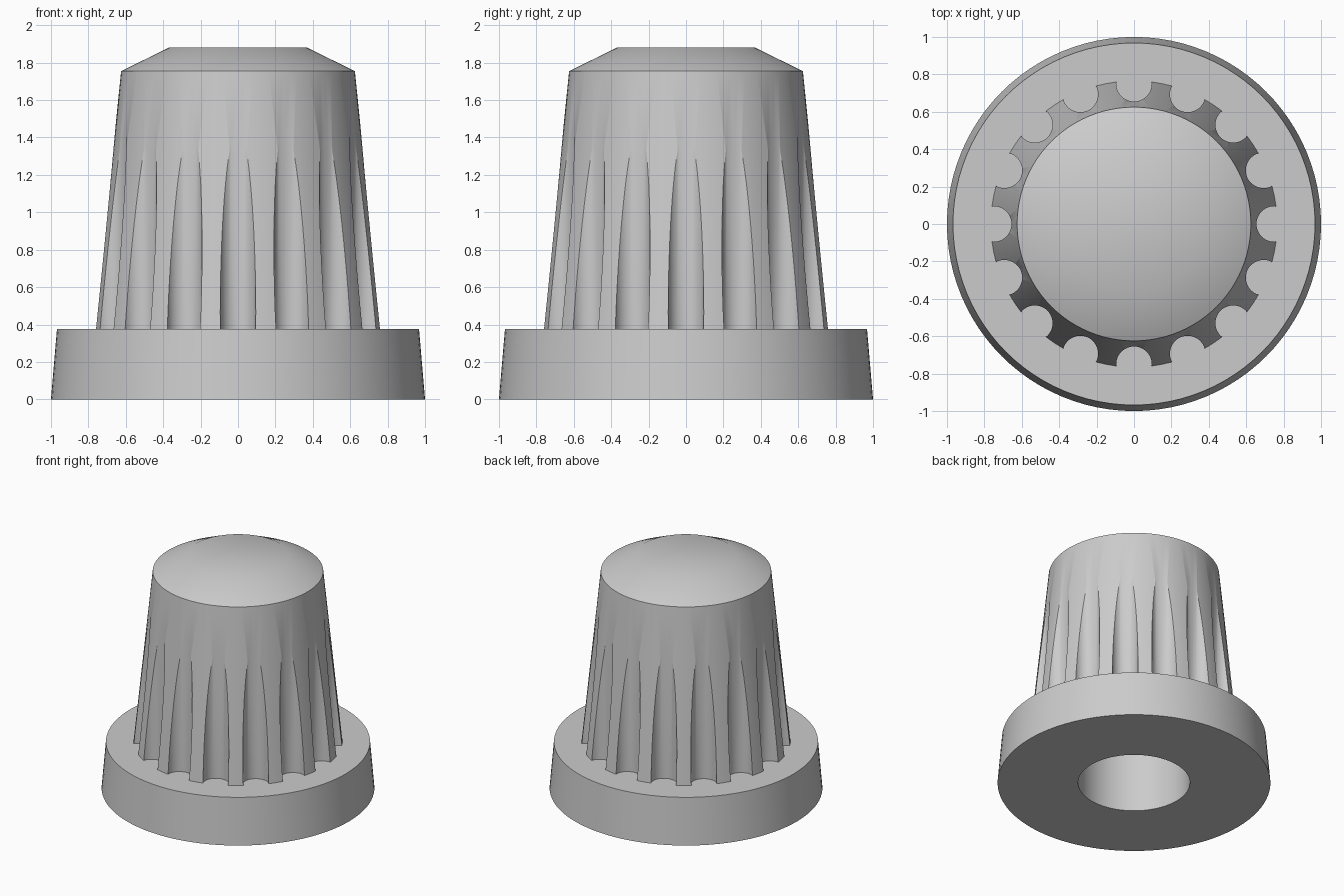
import bpy, bmesh, math
from mathutils import Matrix

cube = bpy.data.objects.get("Cube")
if cube:
    bpy.data.objects.remove(cube, do_unlink=True)

grey = bpy.data.materials.new("plain_grey")
grey.use_nodes = True
colour = (0.6, 0.6, 0.6, 1)
grey.diffuse_color = colour
grey.node_tree.nodes["Principled BSDF"].inputs["Base Color"].default_value = colour


def add_object(name, bm):
    bmesh.ops.recalc_face_normals(bm, faces=bm.faces)
    mesh = bpy.data.meshes.new(name)
    bm.to_mesh(mesh)
    bm.free()
    mesh.materials.append(grey)
    obj = bpy.data.objects.new(name, mesh)
    bpy.context.collection.objects.link(obj)
    return obj


def turned(name, profile, segments=96):
    """Closed solid of revolution from (radius, height) points."""
    bm = bmesh.new()
    rings = []
    for r, z in profile:
        rings.append([bm.verts.new((r * math.cos(math.tau * i / segments),
                                    r * math.sin(math.tau * i / segments), z))
                      for i in range(segments)])
    for low, high in zip(rings, rings[1:]):
        for i in range(segments):
            j = (i + 1) % segments
            bm.faces.new((low[i], low[j], high[j], high[i]))
    bm.faces.new(rings[0][::-1])
    bm.faces.new(rings[-1])
    return add_object(name, bm)


def combine(target, other, operation):
    mod = target.modifiers.new(other.name, 'BOOLEAN')
    mod.object = other
    mod.operation = operation
    mod.solver = 'EXACT'
    other.hide_render = True


# Tapered grip with chamfered top, and the wide flange under it
knob = turned("fluted_knob", [(0.783, 0.2), (0.625, 1.755), (0.37, 1.88)])
flange = turned("flange", [(1.0, 0), (0.968, 0.375)])
bore = turned("bore_cutter", [(0.41, -0.2), (0.41, 1.4)], 64)

# Ring of upright round flutes
FLUTES = 16
bm = bmesh.new()
for i in range(FLUTES):
    place = (Matrix.Rotation(math.tau * i / FLUTES, 4, 'Z')
             @ Matrix.Translation((0.75, 0, 0.9)))
    bmesh.ops.create_cone(bm, cap_ends=True, segments=48, radius1=0.095,
                          radius2=0.095, depth=1.6, matrix=place)
flutes = add_object("flute_cutter", bm)

combine(knob, flutes, 'DIFFERENCE')
combine(knob, flange, 'UNION')
combine(knob, bore, 'DIFFERENCE')

# Bake the cuts and drop the helpers
bpy.context.view_layer.update()
graph = bpy.context.evaluated_depsgraph_get()
result = bpy.data.meshes.new_from_object(knob.evaluated_get(graph))
knob.modifiers.clear()
knob.data = result
for helper in (flutes, flange, bore):
    bpy.data.objects.remove(helper, do_unlink=True)

bpy.ops.object.select_all(action='DESELECT')
knob.select_set(True)
bpy.context.view_layer.objects.active = knob
bpy.ops.object.shade_smooth_by_angle(angle=math.radians(30))
